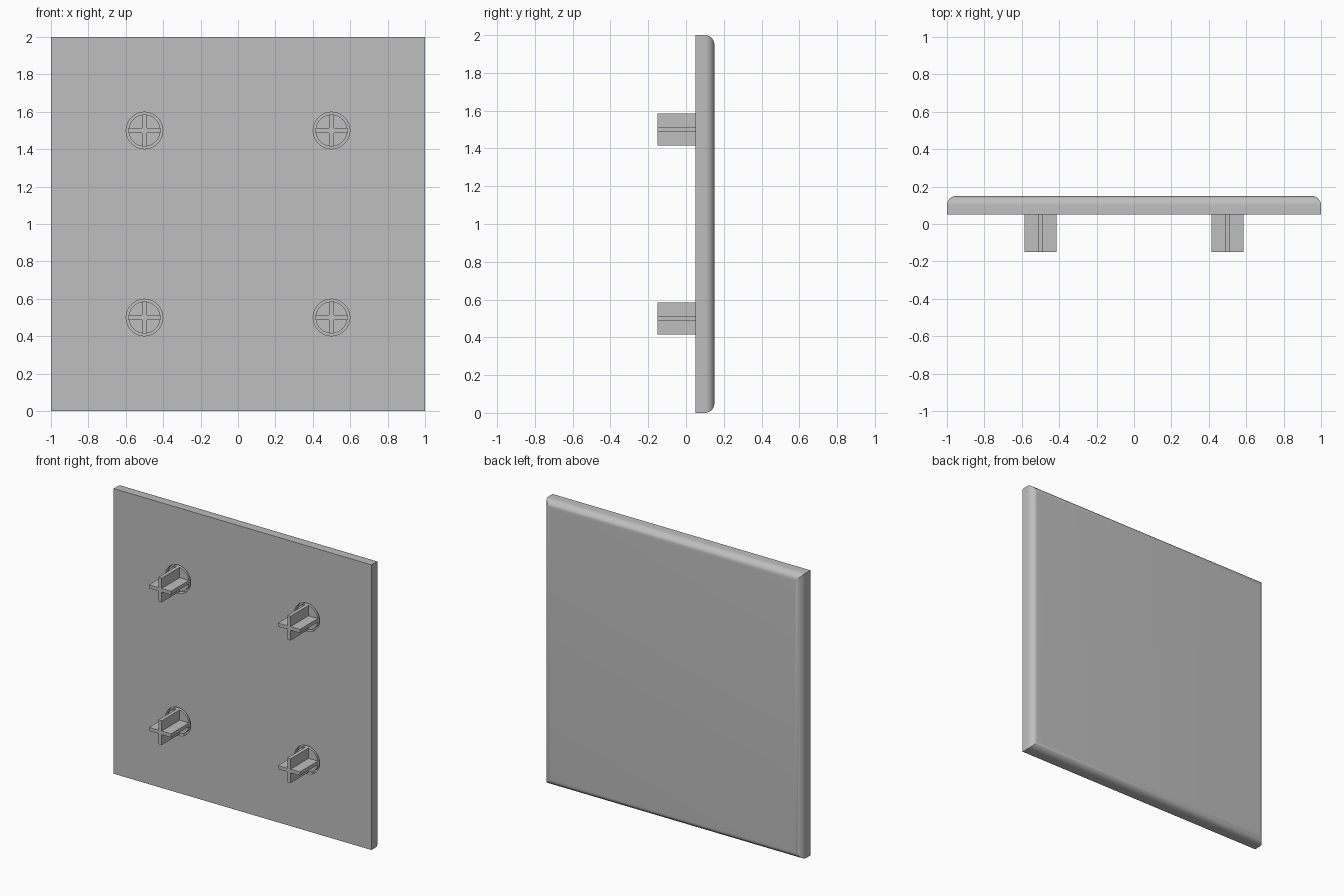
import bpy, bmesh, math
from mathutils import Matrix, Vector

if "Cube" in bpy.data.objects:
    bpy.data.objects.remove(bpy.data.objects["Cube"], do_unlink=True)

grey = bpy.data.materials.new("plain grey")
grey.use_nodes = True
color = (0.52, 0.52, 0.52, 1)
grey.diffuse_color = color
grey.node_tree.nodes["Principled BSDF"].inputs["Base Color"].default_value = color

FRONT, BACK, ROUND = 0.05, 0.15, 0.05   # plate faces and rear edge radius
PEG_R, HOLE_R, DEPTH = 0.085, 0.098, 0.03
SPOTS = [(x, z) for x in (-0.5, 0.5) for z in (0.5, 1.5)]


def finish(name, bm):
    bmesh.ops.recalc_face_normals(bm, faces=bm.faces[:])
    mesh = bpy.data.meshes.new(name)
    bm.to_mesh(mesh)
    bm.free()
    mesh.materials.append(grey)
    obj = bpy.data.objects.new(name, mesh)
    bpy.context.collection.objects.link(obj)
    return obj


def smooth(obj):
    bpy.ops.object.select_all(action="DESELECT")
    obj.select_set(True)
    bpy.context.view_layer.objects.active = obj
    bpy.ops.object.shade_smooth_by_angle(angle=math.radians(30))


def add_box(bm, center, size):
    bmesh.ops.create_cube(bm, size=1, matrix=Matrix.Translation(center)
                          @ Matrix.Diagonal(Vector(size).to_4d()))


def add_disc(bm, x, z, radius, y0, y1):
    bmesh.ops.create_cone(bm, cap_ends=True, segments=48, radius1=radius, radius2=radius,
                          depth=y1 - y0, matrix=Matrix.Translation((x, (y0 + y1) / 2, z))
                          @ Matrix.Rotation(math.pi / 2, 4, "X"))


# Square plate: stacked square outlines give rounded, mitred rear edges
bm = bmesh.new()
rings = [(1, FRONT)]
for i in range(11):
    a = math.pi / 2 * i / 10
    rings.append((1 - ROUND * (1 - math.cos(a)), BACK - ROUND + ROUND * math.sin(a)))
loops = [[bm.verts.new((sx * h, y, 1 + sz * h))
          for sx, sz in ((-1, -1), (1, -1), (1, 1), (-1, 1))] for h, y in rings]
for a, b in zip(loops, loops[1:]):
    for i in range(4):
        j = (i + 1) % 4
        bm.faces.new((a[i], a[j], b[j], b[i]))
bm.faces.new(loops[0])
bm.faces.new(loops[-1])
plate = finish("plate", bm)

# Round sockets cut into the front of the plate
bm = bmesh.new()
for x, z in SPOTS:
    add_disc(bm, x, z, HOLE_R, FRONT - 0.05, FRONT + DEPTH)
cutter = finish("socket_cutter", bm)
cutter.hide_render = True
cut = plate.modifiers.new("sockets", "BOOLEAN")
cut.operation = "DIFFERENCE"
cut.solver = "EXACT"
cut.object = cutter
bpy.context.view_layer.objects.active = plate
bpy.ops.object.modifier_apply(modifier=cut.name)
bpy.data.objects.remove(cutter, do_unlink=True)
smooth(plate)

# Cross-shaped pegs, each on a round base that sits in its socket
for n, (x, z) in enumerate(SPOTS, 1):
    bm = bmesh.new()
    add_disc(bm, x, z, PEG_R, FRONT, FRONT + DEPTH)
    smooth(finish(f"peg_base_{n}", bm))

    bm = bmesh.new()
    length, thick = 0.2, 0.025
    arm = (PEG_R - thick / 2) / 2
    y = FRONT - length / 2
    add_box(bm, (x, y, z), (thick, length, 2 * PEG_R))
    for side in (-1, 1):
        add_box(bm, (x + side * (thick / 2 + arm), y, z), (2 * arm, length, thick))
    finish(f"cross_peg_{n}", bm)
